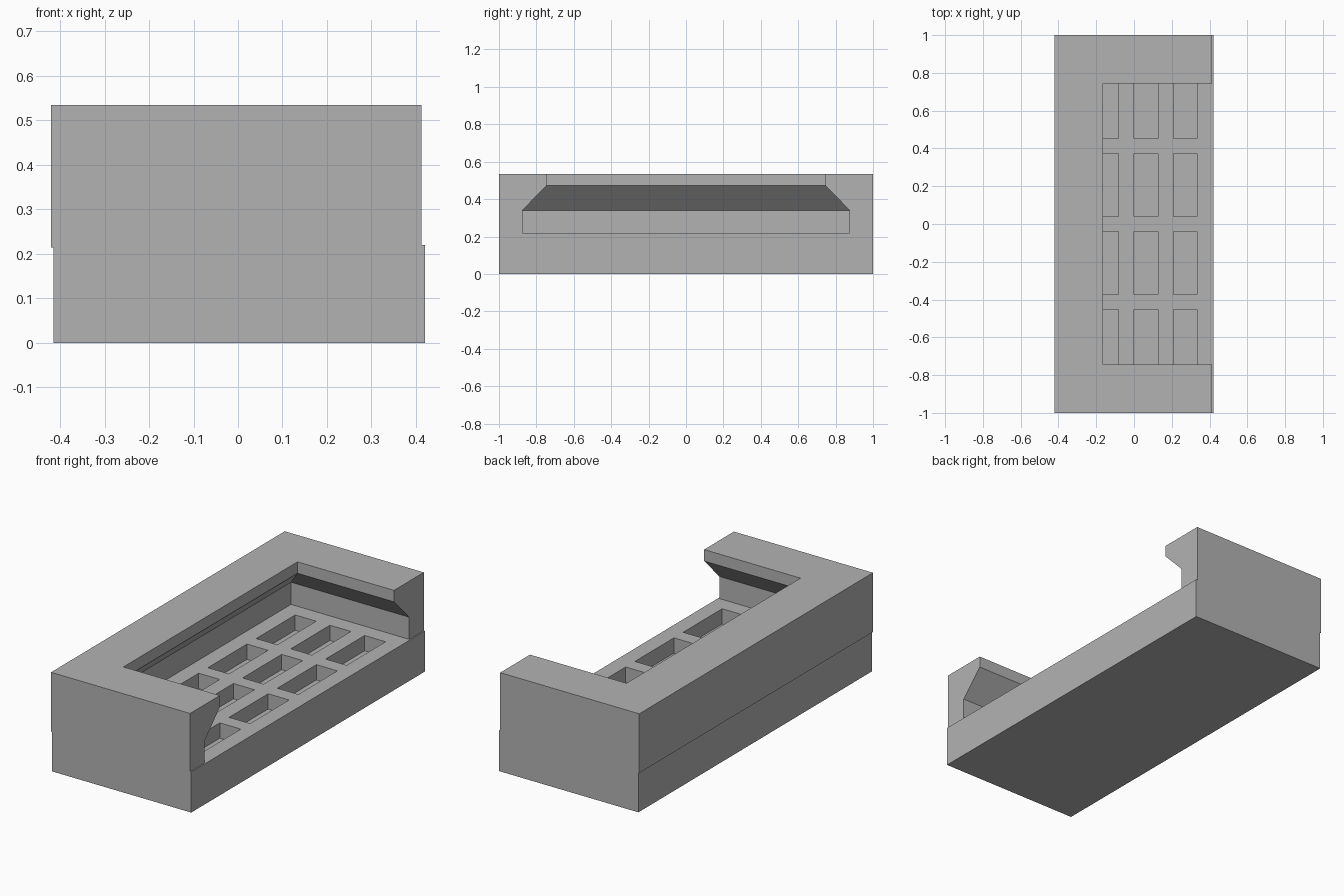
import bpy
import bmesh

old = bpy.data.objects.get("Cube")
if old:
    bpy.data.objects.remove(old, do_unlink=True)

grey = bpy.data.materials.new("plain_grey")
grey.use_nodes = True
colour = (0.45, 0.45, 0.45, 1)
grey.diffuse_color = colour
grey.node_tree.nodes["Principled BSDF"].inputs["Base Color"].default_value = colour

FLOOR, TOP = 0.22, 0.535


def finish(bm, name):
    bmesh.ops.recalc_face_normals(bm, faces=bm.faces)
    mesh = bpy.data.meshes.new(name)
    bm.to_mesh(mesh)
    bm.free()
    mesh.materials.append(grey)
    obj = bpy.data.objects.new(name, mesh)
    bpy.context.collection.objects.link(obj)
    return obj


def loft(bm, rings):
    """Join equal-sized rings of points into a closed solid."""
    loops = [[bm.verts.new(p) for p in ring] for ring in rings]
    n = len(loops[0])
    for a, b in zip(loops, loops[1:]):
        for i in range(n):
            j = (i + 1) % n
            bm.faces.new((a[i], a[j], b[j], b[i]))
    bm.faces.new(loops[0])
    bm.faces.new(loops[-1])


def rect(x0, x1, y0, y1, z):
    return [(x0, y0, z), (x1, y0, z), (x1, y1, z), (x0, y1, z)]


def cut(body, cutter):
    cutter.hide_render = True
    mod = body.modifiers.new(cutter.name, 'BOOLEAN')
    mod.operation = 'DIFFERENCE'
    mod.solver = 'EXACT'
    mod.object = cutter
    bpy.context.view_layer.objects.active = body
    bpy.ops.object.modifier_apply(modifier=mod.name)
    bpy.data.objects.remove(cutter, do_unlink=True)


# Outer body: upper half shifted slightly sideways over the base
outline = [(-0.415, 0), (0.42, 0), (0.42, FLOOR), (0.413, FLOOR),
           (0.413, TOP), (-0.42, TOP), (-0.42, 0.214), (-0.415, 0.214)]
bm = bmesh.new()
loft(bm, [[(x, y, z) for x, z in outline] for y in (-1, 1)])
body = finish(bm, "open_sided_case")

# Undercut cavity, open on one long side
bm = bmesh.new()
levels = [(-0.295, 0.875, FLOOR), (-0.295, 0.875, 0.34),
          (-0.165, 0.745, 0.473), (-0.165, 0.745, 0.6)]
loft(bm, [rect(x, 0.5, -y, y, z) for x, y, z in levels])
cut(body, finish(bm, "cavity_cutter"))

# Grid of shallow pockets in the floor
bm = bmesh.new()
for col in range(3):
    x = -0.208 + 0.208 * col
    for row in range(4):
        y = 0.413 * (row - 1.5)
        loft(bm, [rect(x, x + 0.126, y - 0.167, y + 0.167, z)
                  for z in (FLOOR - 0.083, FLOOR + 0.05)])
cut(body, finish(bm, "pocket_cutter"))
